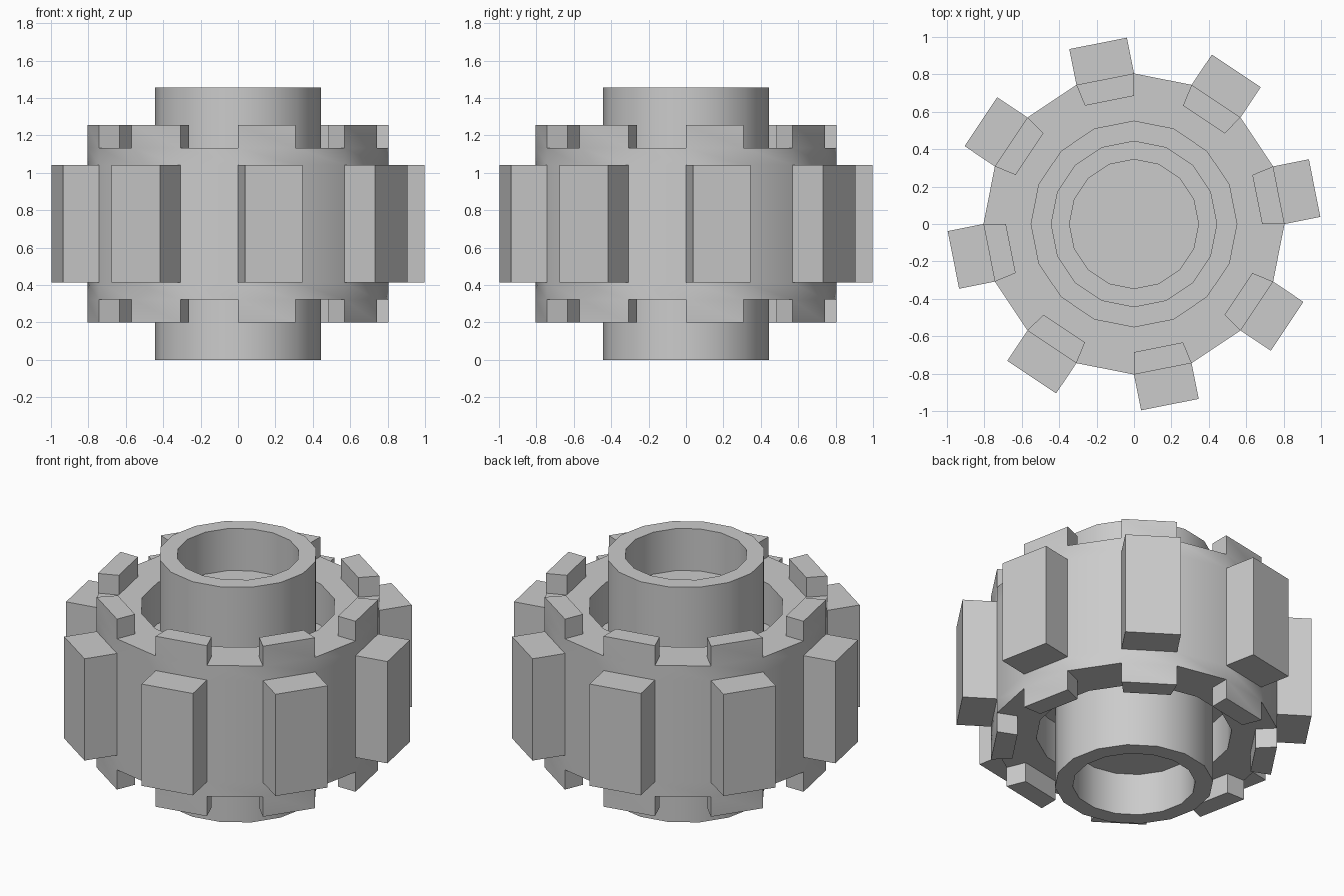
import bpy, bmesh
from math import sin, cos, pi
from mathutils import Vector

if "Cube" in bpy.data.objects:
    bpy.data.objects.remove(bpy.data.objects["Cube"])

SIDES = 16
MID = 0.7275          # mirror plane height

# Upper half of the lathe profile: (radius, height above the mid plane)
half = [
    (0.345, 0.4675),  # bore floor
    (0.345, 0.7275),  # hub rim, inner
    (0.445, 0.7275),  # hub rim, outer
    (0.445, 0.15),    # groove floor, inner
    (0.55, 0.15),     # groove floor, outer
    (0.55, 0.4055),   # ring, inner edge
    (0.685, 0.4055),  # notch tooth, inner edge
    (0.805, 0.4055),  # ring, outer edge
    (0.805, 0.315),   # top of outer block
]
profile = half + [(r, -h) for r, h in reversed(half)]
top_band, block_band, bottom_band = 6, 8, 10

# Lathe the hub and ring as one closed body
bm = bmesh.new()
loops = []
for r, h in profile:
    loops.append([bm.verts.new((r * cos(2 * pi * i / SIDES),
                                r * sin(2 * pi * i / SIDES), MID + h))
                  for i in range(SIDES)])
bands = []
for a, b in zip(loops, loops[1:]):
    bands.append([bm.faces.new((a[i], b[i], b[(i + 1) % SIDES], a[(i + 1) % SIDES]))
                  for i in range(SIDES)])
bm.faces.new(loops[0])
bm.faces.new(loops[-1])
bmesh.ops.recalc_face_normals(bm, faces=bm.faces[:])


def pull_teeth(band, distance):
    """Extrude every second face of a band along its own normal."""
    result = bmesh.ops.extrude_discrete_faces(bm, faces=bands[band][::2])
    for face in result["faces"]:
        face.normal_update()
        offset = Vector(face.normal) * distance
        bmesh.ops.translate(bm, verts=face.verts[:], vec=offset)


# Notch teeth on both rims, and drive blocks around the outside
pull_teeth(top_band, 0.122)
pull_teeth(bottom_band, 0.122)
pull_teeth(block_band, 0.195)
bmesh.ops.recalc_face_normals(bm, faces=bm.faces[:])

mesh = bpy.data.meshes.new("toothed_wheel")
bm.to_mesh(mesh)
bm.free()
wheel = bpy.data.objects.new("toothed_wheel", mesh)
bpy.context.collection.objects.link(wheel)

# Smooth round walls, crisp corners
bpy.context.view_layer.objects.active = wheel
wheel.select_set(True)
bpy.ops.object.shade_smooth_by_angle(angle=pi / 6)
